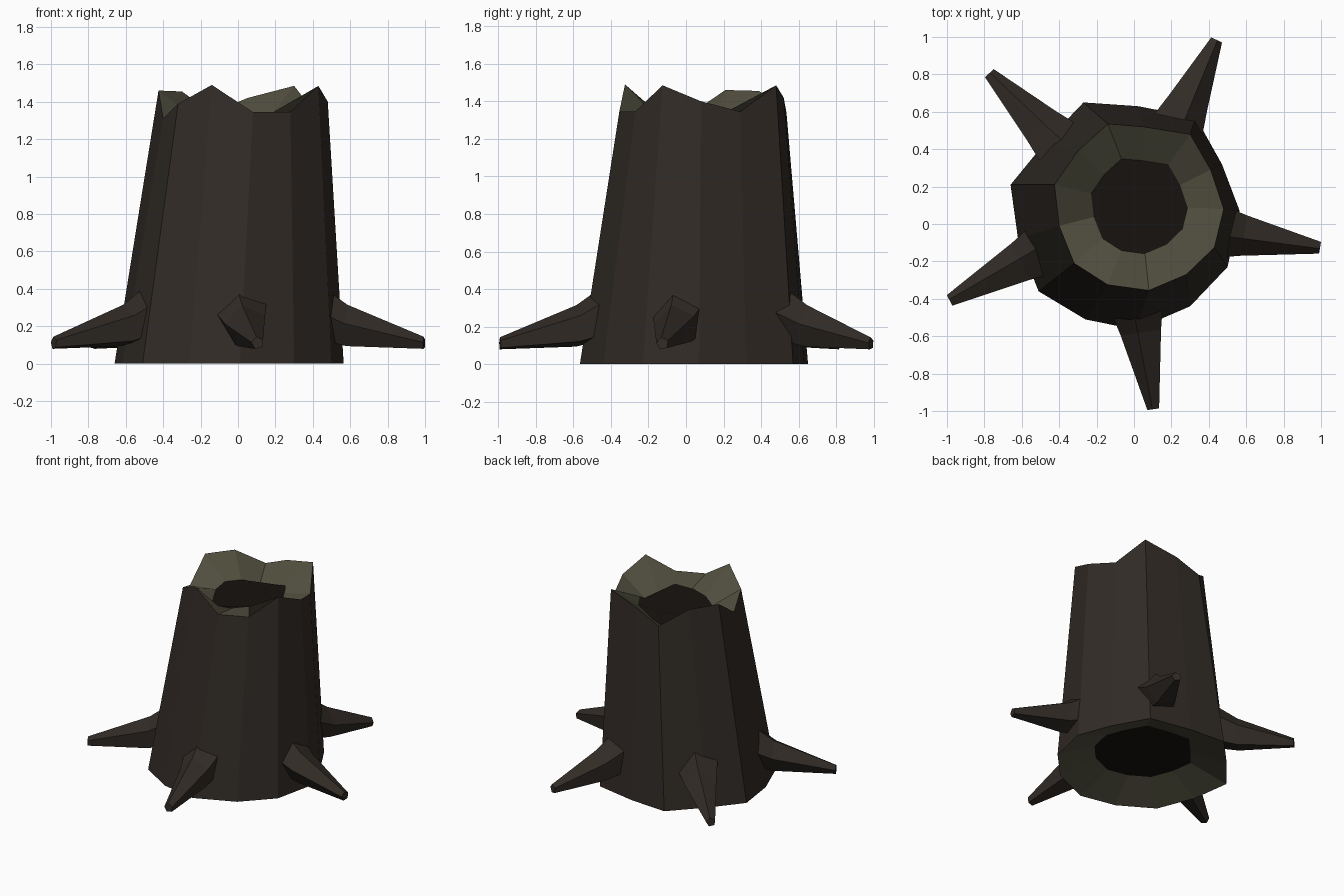
import bpy, bmesh, math
from mathutils import Vector

if "Cube" in bpy.data.objects:
    bpy.data.objects.remove(bpy.data.objects["Cube"])


def material(name, rgb):
    m = bpy.data.materials.new(name)
    m.diffuse_color = (*rgb, 1)
    m.use_nodes = True
    m.node_tree.nodes["Principled BSDF"].inputs["Base Color"].default_value = m.diffuse_color
    return m


bark = material("bark", (0.031, 0.024, 0.019))
wood = material("weathered_wood", (0.085, 0.08, 0.05))
dark = material("dark_hollow", (0.008, 0.006, 0.005))


def new_object(name, bm, mats):
    bmesh.ops.recalc_face_normals(bm, faces=bm.faces)
    me = bpy.data.meshes.new(name)
    bm.to_mesh(me)
    bm.free()
    for m in mats:
        me.materials.append(m)
    ob = bpy.data.objects.new(name, me)
    bpy.context.collection.objects.link(ob)


def bridge(bm, a, b, mat=0):
    n = len(a)
    for i in range(n):
        j = (i + 1) % n
        bm.faces.new((a[i], a[j], b[j], b[i])).material_index = mat


# Trunk outlines: 13 irregular sides at the ground and at the broken rim
base = [(-.27, .65), (.02, .63), (.33, .57), (.47, .32), (.565, .07), (.50, -.23),
        (.30, -.44), (.01, -.565), (-.26, -.51), (-.51, -.36), (-.62, -.08),
        (-.66, .21), (-.48, .43)]
rim = [(-.14, .535, 1.34), (.05, .52, 1.42), (.30, .48, 1.485), (.41, .29, 1.345),
       (.48, .08, 1.40), (.43, -.125, 1.485), (.28, -.27, 1.345), (.08, -.355, 1.345),
       (-.14, -.325, 1.49), (-.32, -.21, 1.39), (-.40, -.01, 1.31),
       (-.425, .21, 1.46), (-.30, .39, 1.455)]
core_z = [1.24, 1.27, 1.335, 1.34, 1.27, 1.28, 1.335, 1.31, 1.29, 1.27, 1.31, 1.315, 1.31]

# Trunk: bark sides, sloping broken rim, recessed dark core at both ends
bm = bmesh.new()
low = [bm.verts.new((x, y, 0)) for x, y in base]
top = [bm.verts.new(p) for p in rim]
core_top = [bm.verts.new((.03 + (x - .03) * .57, .10 + (y - .10) * .57, h))
            for (x, y, z), h in zip(rim, core_z)]
core_low = [bm.verts.new((-.04 + (x + .04) * .57, .05 + (y - .05) * .57, .1)) for x, y in base]
bridge(bm, low, top)
bridge(bm, top, core_top, 1)
bridge(bm, core_low, low, 1)
bm.faces.new(core_top).material_index = 2
bm.faces.new(core_low).material_index = 2
new_object("stump_trunk", bm, [bark, wood, dark])


# Roots: five-sided tapering spikes, flared at the trunk, with a blunt tip
def root(name, start, tip, roll):
    a, b = Vector((*start, .21)), Vector((*tip, .11))
    out = Vector((b.x - a.x, b.y - a.y, 0)).normalized()
    side = Vector((-out.y, out.x, 0))
    bm = bmesh.new()
    rings = []
    for c, r in ((a - out * .07 + Vector((0, 0, .05)), .15),
                 (a + out * .06 + Vector((0, 0, -.01)), .117), (b, .034)):
        rings.append([bm.verts.new(c + side * (r * math.cos(t)) + Vector((0, 0, r * math.sin(t))))
                      for t in (roll + i * math.tau / 5 for i in range(5))])
    bridge(bm, rings[0], rings[1])
    bridge(bm, rings[1], rings[2])
    bm.faces.new(rings[0])
    bm.faces.new(rings[2])
    new_object(name, bm, [bark])


roots = [((.53, -.045), (.995, -.125)), ((.26, .60), (.44, .985)), ((-.46, .48), (-.775, .805)),
         ((-.55, -.18), (-.985, -.41)), ((.035, -.52), (.105, -.99))]
for i, (s, t) in enumerate(roots):
    root(f"root_{i + 1}", s, t, math.pi / 2 + .2)
